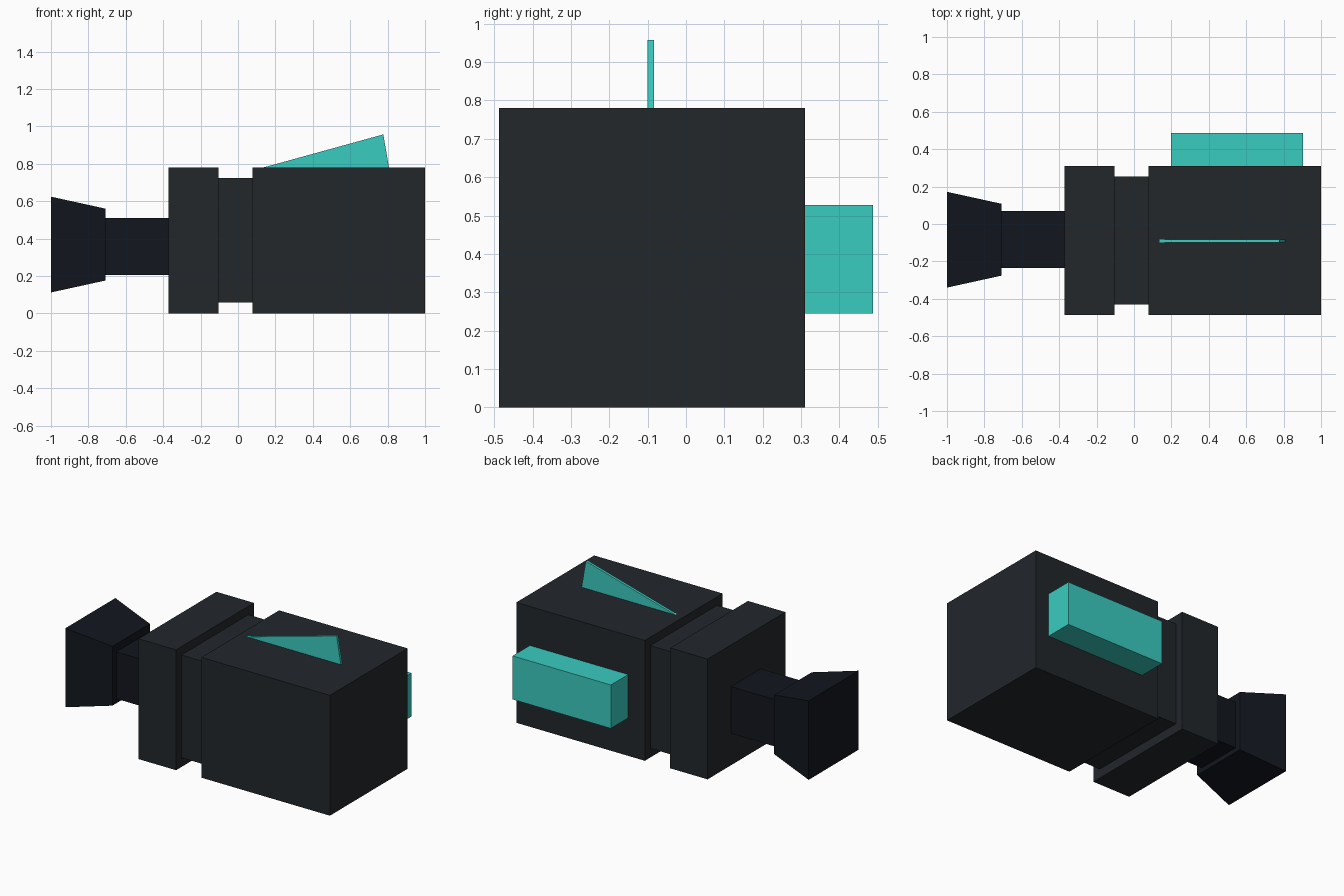
import bpy, bmesh

if "Cube" in bpy.data.objects:
    bpy.data.objects.remove(bpy.data.objects["Cube"])


def material(name, color):
    m = bpy.data.materials.new(name)
    m.diffuse_color = (*color, 1)
    m.use_nodes = True
    m.node_tree.nodes["Principled BSDF"].inputs["Base Color"].default_value = m.diffuse_color
    return m


DARK = material("dark_grey", (0.016, 0.020, 0.024))
BLACK = material("near_black", (0.006, 0.008, 0.013))
TEAL = material("teal", (0.042, 0.604, 0.527))


def finish(name, bm, mat):
    bmesh.ops.recalc_face_normals(bm, faces=bm.faces)
    me = bpy.data.meshes.new(name)
    bm.to_mesh(me)
    bm.free()
    me.materials.append(mat)
    ob = bpy.data.objects.new(name, me)
    bpy.context.collection.objects.link(ob)
    return ob


def loft(name, sections, mat):
    """Closed rectangular loft along x; section = x, y centre, z centre, half y, half z."""
    bm = bmesh.new()
    rings = []
    for x, cy, cz, hy, hz in sections:
        rings.append([bm.verts.new((x, cy + a * hy, cz + b * hz))
                      for a, b in ((-1, -1), (1, -1), (1, 1), (-1, 1))])
    for r, s in zip(rings, rings[1:]):
        for i in range(4):
            j = (i + 1) % 4
            bm.faces.new((r[i], r[j], s[j], s[i]))
    bm.faces.new(rings[0])
    bm.faces.new(rings[-1])
    return finish(name, bm, mat)


# Main block with a recessed band around it
CY, CZ = -0.0885, 0.39
big, small = (CY, CZ, 0.3985, 0.39), (CY, 0.392, 0.342, 0.333)
loft("body", [(-0.372, *big), (-0.103, *big), (-0.103, *small),
              (0.078, *small), (0.078, *big), (1.0, *big)], DARK)

# Narrow neck stepping out to the flared end
neck, NY, NZ = (-0.083, 0.357, 0.152, 0.152), -0.084, 0.368
loft("neck_and_flare", [(-0.372, *neck), (-0.708, *neck),
                        (-0.708, NY, NZ, 0.192, 0.192),
                        (-1.0, NY, NZ, 0.256, 0.256)], BLACK)

# Side box on the back face
loft("side_box", [(0.198, 0.398, 0.386, 0.089, 0.141),
                  (0.903, 0.398, 0.386, 0.089, 0.141)], TEAL)

# Thin triangular fin on top
bm = bmesh.new()
tri = bm.faces.new([bm.verts.new((x, -0.1, z))
                    for x, z in ((0.135, 0.78), (0.807, 0.78), (0.777, 0.957))])
ext = bmesh.ops.extrude_face_region(bm, geom=[tri], use_keep_orig=True)
bmesh.ops.translate(bm, vec=(0, 0.017, 0),
                    verts=[g for g in ext["geom"] if isinstance(g, bmesh.types.BMVert)])
finish("top_fin", bm, TEAL)
